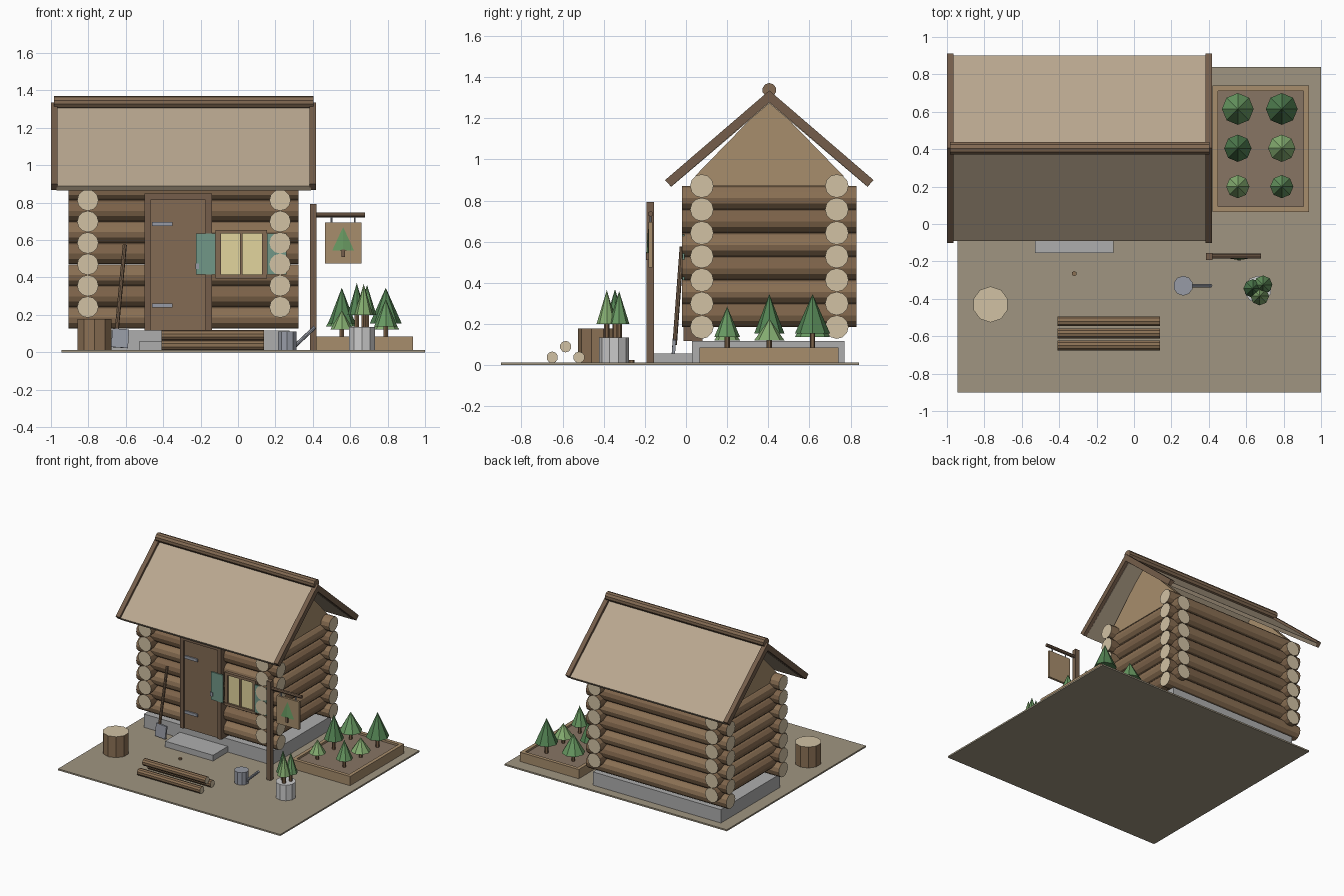
import bpy, bmesh, math
from mathutils import Vector, Matrix

if "Cube" in bpy.data.objects:
    bpy.data.objects.remove(bpy.data.objects["Cube"])


def mat(name, r, g, b):
    m = bpy.data.materials.new(name)
    m.diffuse_color = [(c / 255) ** 2.2 for c in (r, g, b)] + [1]
    m.use_nodes = True
    m.node_tree.nodes["Principled BSDF"].inputs["Base Color"].default_value = m.diffuse_color
    return m


BARK = mat("bark", 138, 112, 85)
BARK2 = mat("bark_dark", 124, 99, 75)
END = mat("cut_wood", 208, 192, 162)
ROOF = mat("roof_boards", 184, 166, 142)
TRIM = mat("trim", 116, 94, 76)
DOOR = mat("door_wood", 130, 106, 84)
TAN = mat("gable_wood", 166, 140, 108)
GROUND = mat("ground", 158, 148, 128)
SOIL = mat("soil", 134, 116, 100)
STONE = mat("stone", 172, 172, 172)
METAL = mat("metal", 150, 154, 164)
WHITE = mat("pot_white", 214, 214, 210)
GLOW = mat("window_glow", 226, 212, 156)
TEAL = mat("shutter_teal", 112, 150, 134)
GREENS = [mat("green_dark", 84, 130, 84), mat("green_mid", 104, 152, 98), mat("green_light", 132, 172, 112)]


def finish(name, bm, *mats):
    bmesh.ops.recalc_face_normals(bm, faces=bm.faces)
    me = bpy.data.meshes.new(name)
    bm.to_mesh(me)
    bm.free()
    for m in mats:
        me.materials.append(m)
    ob = bpy.data.objects.new(name, me)
    bpy.context.collection.objects.link(ob)
    return ob


def box(name, x, y, z, m):
    """Box from (min, max) pairs."""
    bm = bmesh.new()
    bmesh.ops.create_cube(bm, size=1)
    for v in bm.verts:
        v.co = [a[0] if c < 0 else a[1] for a, c in zip((x, y, z), v.co)]
    return finish(name, bm, m)


def rod(name, a, b, r, side, end=None, n=12, r2=None):
    """Round bar or cone from a to b, with its own end material."""
    a, b = Vector(a), Vector(b)
    d = b - a
    bm = bmesh.new()
    rot = d.to_track_quat('Z', 'Y').to_matrix().to_4x4()
    bmesh.ops.create_cone(bm, cap_ends=True, segments=n, radius1=r, radius2=r if r2 is None else r2,
                          depth=d.length, matrix=Matrix.Translation((a + b) / 2) @ rot)
    bm.normal_update()
    for f in bm.faces:
        f.material_index = int(abs(f.normal.dot(d.normalized())) > 0.99)
    return finish(name, bm, side, end or side)


def prism(name, pts, x0, x1, m):
    """Extrude a y-z profile along x."""
    bm = bmesh.new()
    f = bm.faces.new([bm.verts.new((x0, y, z)) for y, z in pts])
    g = bmesh.ops.extrude_face_region(bm, geom=[f])
    bmesh.ops.translate(bm, vec=(x1 - x0, 0, 0), verts=[v for v in g["geom"] if isinstance(v, bmesh.types.BMVert)])
    return finish(name, bm, m)


def tree(name, x, y, z0, base, top, r, m):
    rod(name + "_trunk", (x, y, z0), (x, y, base + .01), .013, BARK2, n=6)
    rod(name + "_crown", (x, y, base), (x, y, top), r, m, n=8, r2=0)


# Ground and foundation
box("ground", (-.945, 1), (-.9, .84), (0, .012), GROUND)
box("foundation", (-.845, .275), (.03, .77), (.01, .117), STONE)
box("door_step", (-.53, -.11), (-.155, .04), (.01, .057), STONE)

# Log walls, alternating courses
for i in range(7):
    z = .185 + .1143 * i
    for y, s in ((.077, "front"), (.733, "back")):
        rod(f"{s}_log", (-.905, y, z), (.323, y, z), .057, (BARK, BARK2)[i % 2], END)
    if i < 6:
        for x, s in ((-.803, "left"), (.225, "right")):
            rod(f"{s}_log", (x, -.02, z + .057), (x, .828, z + .057), .057, (BARK2, BARK)[i % 2], END)

# Gables
for x, s in ((-.803, "left"), (.225, "right")):
    prism(f"{s}_gable", [(.045, .87), (.045, .92), (.405, 1.29), (.765, .92), (.765, .87)], x - .025, x + .025, TAN)

# Roof: two slopes, barge boards and ridge pole
RY = .405
for k, s in ((-1, "front"), (1, "back")):
    prism(f"{s}_roof", [(RY, 1.31), (RY + k * .495, .888), (RY + k * .478, .866), (RY, 1.272)], -.97, .39, ROOF)
    for x in (-1, .382):
        prism(f"{s}_barge_board", [(RY, 1.335), (RY + k * .507, .899), (RY + k * .477, .868), (RY, 1.278)],
              x, x + .036, TRIM)
rod("ridge_pole", (-.985, RY, 1.337), (.403, RY, 1.337), .034, DOOR, n=10)

# Door with frame, hinges and handle
box("door", (-.47, -.17), (0, .07), (.117, .815), DOOR)
for x in ((-.5, -.467), (-.173, -.14)):
    box("door_post", x, (-.012, .08), (.117, .815), TRIM)
box("door_lintel", (-.5, -.14), (-.012, .08), (.815, .85), TRIM)
for z in (.25, .685):
    box("hinge", (-.46, -.35), (-.01, .01), (z - .011, z + .011), METAL)
box("door_handle", (-.228, -.208), (-.022, .01), (.445, .475), METAL)

# Window with shutters
box("window_frame_top", (-.12, .155), (0, .07), (.635, .655), DOOR)
box("window_sill", (-.12, .155), (-.005, .07), (.395, .415), DOOR)
for x in ((-.12, -.09), (.01, .025), (.128, .155)):
    box("window_upright", x, (0, .07), (.415, .635), DOOR)
box("window_panes", (-.1, .14), (.01, .03), (.41, .64), GLOW)
for x in (-.225, .155):
    box("shutter", (x, x + .105), (-.018, -.008), (.415, .635), TEAL)

# Planter with six trees
X0, X1, Y0, Y1, W = .42, .935, .065, .74, .028
box("planter_front", (X0, X1), (Y0, Y0 + W), (.01, .085), TAN)
box("planter_back", (X0, X1), (Y1 - W, Y1), (.01, .085), TAN)
box("planter_left", (X0, X0 + W), (Y0, Y1), (.01, .085), TAN)
box("planter_right", (X1 - W, X1), (Y0, Y1), (.01, .085), TAN)
box("planter_soil", (X0 + .01, X1 - .01), (Y0 + .01, Y1 - .01), (.01, .07), SOIL)
for r, (y, rad, kinds) in enumerate(((.2, .062, (2, 1)), (.405, .073, (0, 2)), (.615, .085, (1, 0)))):
    for x, k in zip((.555, .79), kinds):
        tree("planter_tree", x, y, .06, .155 - .017 * k, .345 - .06 * k, rad, GREENS[k])

# Pot with three saplings
rod("pot", (.663, -.35, .01), (.663, -.35, .135), .073, WHITE, n=10)
for (x, y, t), m in zip(((.635, -.345, .37), (.69, -.325, .36), (.672, -.385, .365)), GREENS):
    tree("pot_sapling", x, y, .12, .2, t, .05, m)

# Hanging sign
box("sign_post", (.385, .42), (-.193, -.155), (.01, .793), TRIM)
rod("sign_arm", (.4, -.172, .735), (.68, -.172, .735), .013, TRIM, n=8)
box("sign_board", (.465, .66), (-.182, -.164), (.475, .695), TAN)
for x in (.5, .625):
    rod("sign_hanger", (x, -.173, .69), (x, -.173, .735), .005, METAL, n=6)
box("emblem_trunk", (.553, .571), (-.195, -.18), (.51, .55), TRIM)
ob = rod("emblem_crown", (0, 0, .545), (0, 0, .67), .058, GREENS[1], n=4, r2=0)
ob.scale.y = .15
ob.location = (.562, -.184, 0)

# Stump, firewood and pebble
rod("stump", (-.767, -.43, .01), (-.767, -.43, .177), .096, BARK, END, n=10)
for y, z in ((-.65, .038), (-.52, .038), (-.585, .09)):
    rod("firewood", (-.41, y, z), (.14, y, z), .028, BARK, END, n=10)
rod("pebble", (-.32, -.265, .01), (-.32, -.265, .024), .014, BARK, n=6)

# Watering can with spout
rod("can_body", (.263, -.33, .01), (.263, -.33, .11), .053, METAL, n=10)
rod("can_spout", (.3, -.33, .03), (.412, -.33, .135), .01, METAL, n=8)

# Shovel leaning on the wall
rod("shovel_handle", (-.65, -.055, .1), (-.605, -.02, .575), .011, DOOR, n=8)
blade = box("shovel_blade", (-.045, .045), (-.008, .008), (-.05, .05), METAL)
blade.location = (-.63, -.06, .075)
blade.rotation_euler = (math.radians(-4), math.radians(4), 0)
